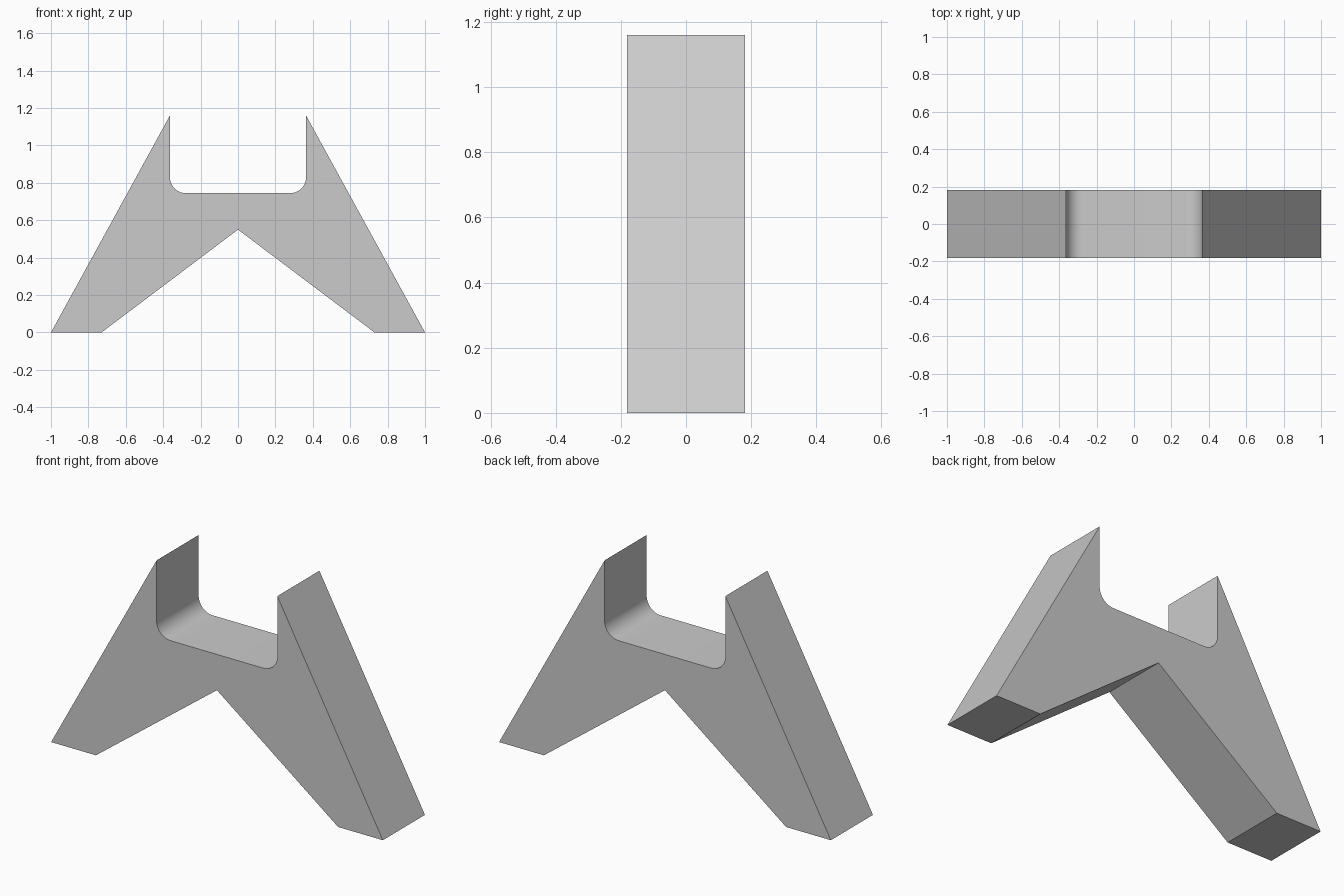
import bpy
import bmesh
from math import sin, cos, radians

cube = bpy.data.objects.get("Cube")
if cube:
    bpy.data.objects.remove(cube, do_unlink=True)

HALF_DEPTH = 0.181
SLOT_X, SLOT_Z, RADIUS = 0.364, 0.745, 0.085

# Plain grey material
grey = bpy.data.materials.new("light grey")
grey.use_nodes = True
colour = (0.6, 0.6, 0.6, 1)
grey.diffuse_color = colour
grey.node_tree.nodes["Principled BSDF"].inputs["Base Color"].default_value = colour

# Left half of the outline: foot, outer slope, horn tip, rounded slot corner
half = [(0.73, 0), (1, 0), (SLOT_X, 1.16)]
steps = 12
for i in range(steps + 1):
    a = radians(90) * i / steps
    half.append((SLOT_X - RADIUS + RADIUS * cos(a),
                 SLOT_Z + RADIUS - RADIUS * sin(a)))

# Mirror the half and close it at the arch peak
outline = [(0, 0.55)] + half + [(-x, z) for x, z in reversed(half)]

# Extrude the outline through the depth
bm = bmesh.new()
front = bm.faces.new([bm.verts.new((x, -HALF_DEPTH, z)) for x, z in outline])
extruded = bmesh.ops.extrude_face_region(bm, geom=[front], use_keep_orig=True)
back = [v for v in extruded["geom"] if isinstance(v, bmesh.types.BMVert)]
bmesh.ops.translate(bm, verts=back, vec=(0, 2 * HALF_DEPTH, 0))
bmesh.ops.recalc_face_normals(bm, faces=bm.faces)

mesh = bpy.data.meshes.new("cradle_stand")
bm.to_mesh(mesh)
bm.free()
mesh.materials.append(grey)
stand = bpy.data.objects.new("cradle_stand", mesh)
bpy.context.collection.objects.link(stand)

# Smooth the slot corners, keep the other edges sharp
bpy.ops.object.select_all(action="DESELECT")
stand.select_set(True)
bpy.context.view_layer.objects.active = stand
bpy.ops.object.shade_smooth_by_angle(angle=radians(30))
